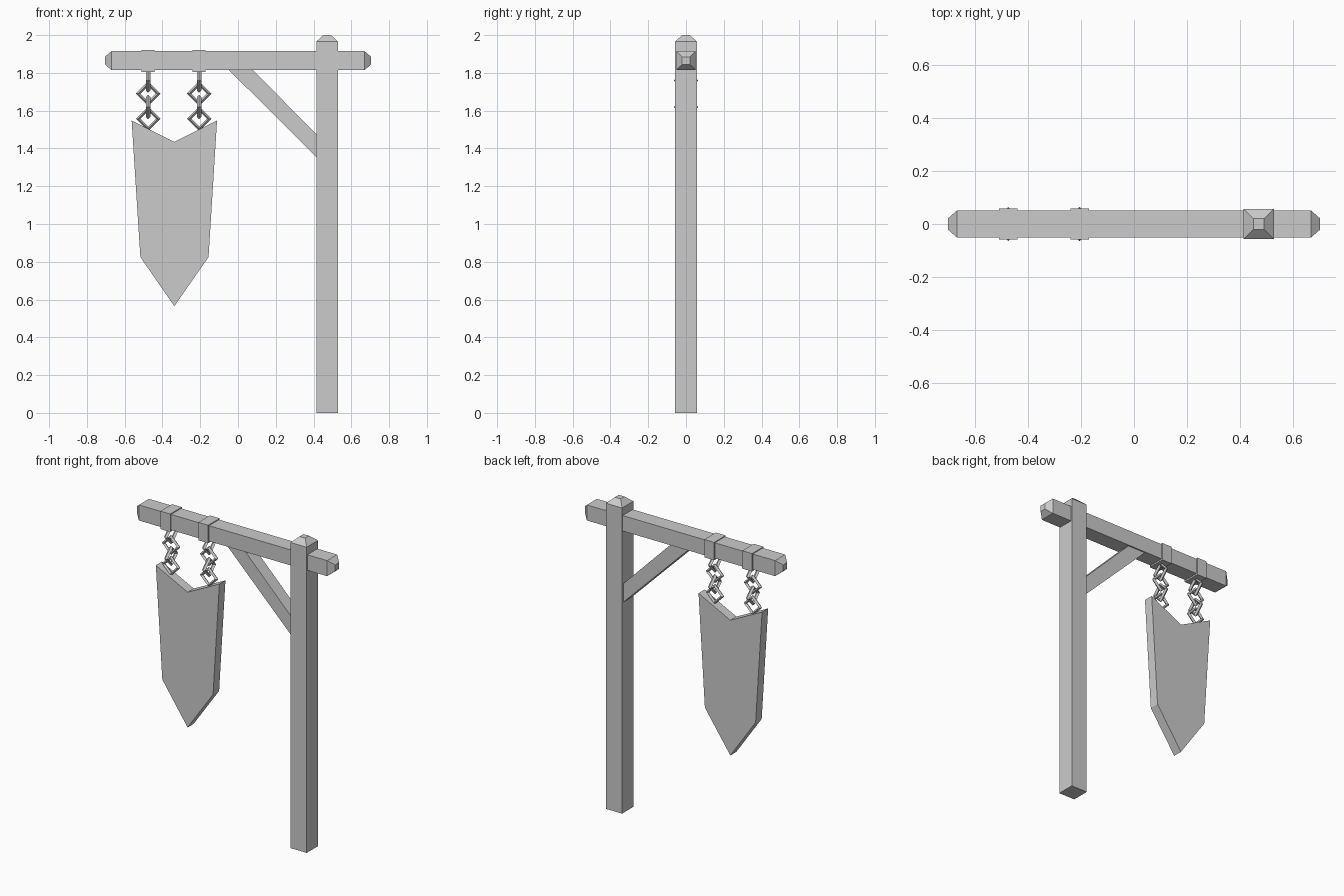
import bpy, bmesh
from math import pi
from mathutils import Matrix, Vector

cube = bpy.data.objects.get("Cube")
if cube:
    bpy.data.objects.remove(cube)

grey = bpy.data.materials.new("plain_grey")
grey.use_nodes = True
GREY = (0.6, 0.6, 0.6, 1)
grey.diffuse_color = GREY
grey.node_tree.nodes["Principled BSDF"].inputs["Base Color"].default_value = GREY


def finish(name, bm):
    bmesh.ops.recalc_face_normals(bm, faces=bm.faces)
    mesh = bpy.data.meshes.new(name)
    bm.to_mesh(mesh)
    bm.free()
    mesh.materials.append(grey)
    obj = bpy.data.objects.new(name, mesh)
    bpy.context.collection.objects.link(obj)
    return obj


def box(name, centre, size):
    bm = bmesh.new()
    bmesh.ops.create_cube(bm, size=1, matrix=Matrix.Translation(centre) @ Matrix.Diagonal((*size, 1)))
    return finish(name, bm)


def slab(name, outline, half):
    """Extrude an x-z outline evenly to both sides of y = 0."""
    bm = bmesh.new()
    face = bm.faces.new([bm.verts.new((x, -half, z)) for x, z in outline])
    new = bmesh.ops.extrude_face_region(bm, geom=[face])["geom"]
    verts = [v for v in new if isinstance(v, bmesh.types.BMVert)]
    bmesh.ops.translate(bm, verts=verts, vec=(0, 2 * half, 0))
    return finish(name, bm)


def taper_ends(obj, direction, length, scale):
    """Cap the end facing the given direction with a blunt pyramid."""
    bm = bmesh.new()
    bm.from_mesh(obj.data)
    bm.normal_update()
    axis = Vector(direction)
    end = max(bm.faces, key=lambda f: f.normal.dot(axis))
    centre = end.calc_center_median()
    tip = bmesh.ops.extrude_discrete_faces(bm, faces=[end])["faces"][0]
    for v in tip.verts:
        v.co = centre + (v.co - centre) * scale + axis * length
    bmesh.ops.remove_doubles(bm, verts=bm.verts, dist=0.0001)
    bm.to_mesh(obj.data)
    bm.free()


def chain_link(name, centre, turned):
    """Diamond ring with a square section, in the x-z plane or turned to y-z."""
    bm = bmesh.new()
    major, minor, rings = 0.053, 0.012, []
    for i in range(4):
        spin = Matrix.Rotation(i * pi / 2, 3, 'Y')
        rings.append([bm.verts.new(spin @ Vector((major + a, b, 0)))
                      for a, b in ((minor, 0), (0, minor), (-minor, 0), (0, -minor))])
    for i in range(4):
        r, s = rings[i], rings[(i + 1) % 4]
        for j in range(4):
            k = (j + 1) % 4
            bm.faces.new((r[j], r[k], s[k], s[j]))
    turn = Matrix.Rotation(pi / 2 if turned else 0, 4, 'Z')
    bmesh.ops.transform(bm, matrix=Matrix.Translation(centre) @ turn, verts=bm.verts)
    return finish(name, bm)


# Upright post with a blunt pyramid cap
post = box("post", (0.472, 0, 0.983), (0.115, 0.115, 1.966))
taper_ends(post, (0, 0, 1), 0.034, 0.35)

# Crossbeam, pointed at both ends
beam = box("crossbeam", (0, 0, 1.865), (1.34, 0.102, 0.1))
for side in (-1, 1):
    taper_ends(beam, (side, 0, 0), 0.035, 0.4)

# Diagonal brace between post and beam
slab("brace", [(-0.05, 1.817), (0.077, 1.817), (0.415, 1.475), (0.415, 1.355)], 0.042)

# Straps around the beam, each holding a chain
for side, x in (("right", -0.476), ("left", -0.206)):
    box(side + "_strap", (x, 0, 1.863), (0.07, 0.117, 0.115))
    for i, z in enumerate((1.76, 1.69, 1.62, 1.557)):
        chain_link(f"{side}_chain_link_{i + 1}", (x, 0, z), i % 2 == 0)

# Hanging sign with a notched top and pointed bottom
slab("sign_board", [(-0.563, 1.548), (-0.337, 1.435), (-0.111, 1.548),
                    (-0.156, 0.825), (-0.337, 0.565), (-0.517, 0.825)], 0.031)
